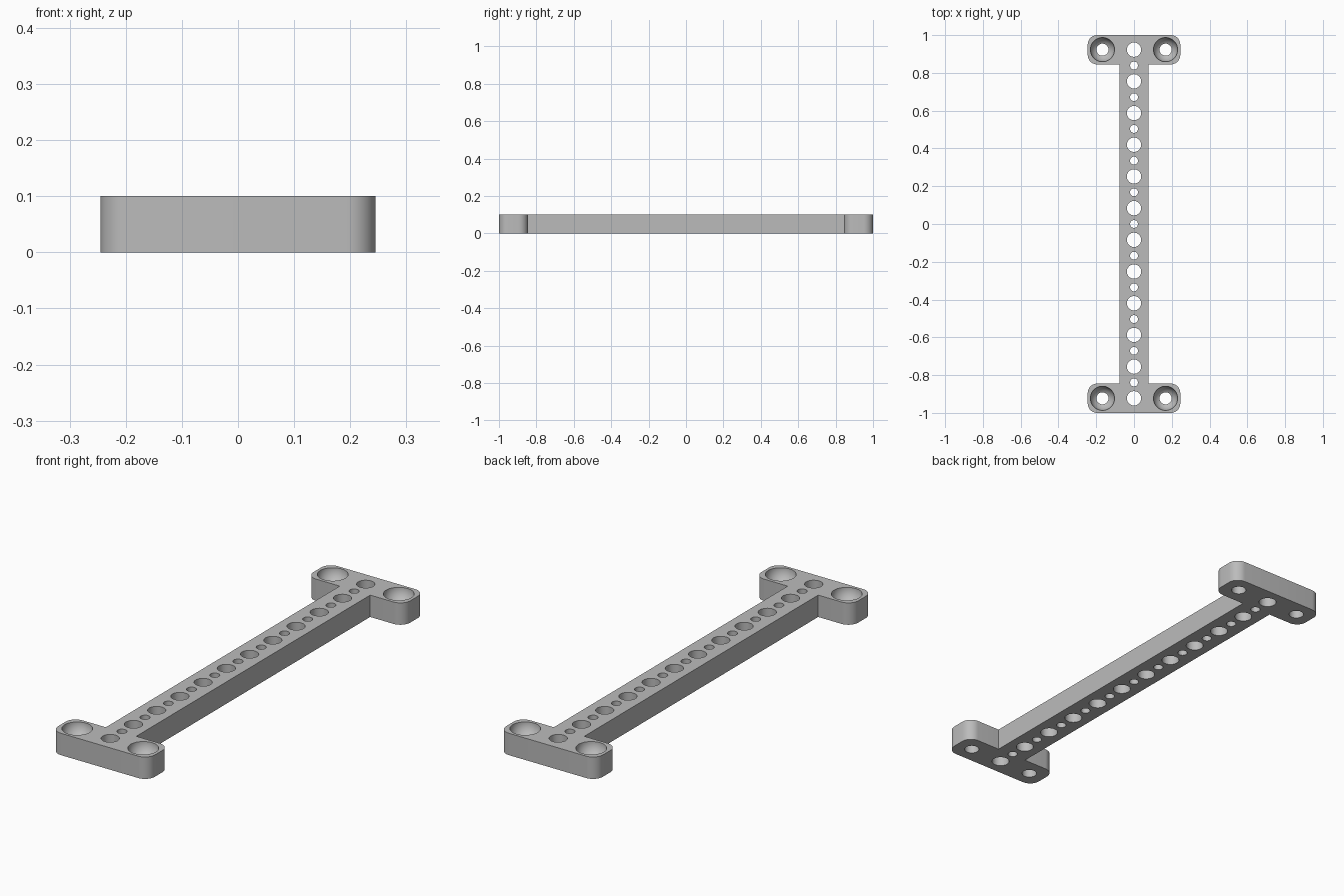
import bpy, bmesh
from math import sin, cos, pi, radians

cube = bpy.data.objects.get("Cube")
if cube:
    bpy.data.objects.remove(cube)

THICK = 0.1
HALF_W, HALF_L = 0.245, 1.0      # end tabs
BAR_HALF, TAB_INNER = 0.077, 0.845
CORNER = 0.05
HOLE_END = 0.923                 # outermost hole row
SCREW_X = 0.167

grey = bpy.data.materials.new("plain grey")
grey.use_nodes = True
colour = (0.5, 0.5, 0.5, 1)
grey.diffuse_color = colour
grey.node_tree.nodes["Principled BSDF"].inputs["Base Color"].default_value = colour


def make_object(name, bm):
    bmesh.ops.recalc_face_normals(bm, faces=bm.faces)
    mesh = bpy.data.meshes.new(name)
    bm.to_mesh(mesh)
    bm.free()
    mesh.materials.append(grey)
    obj = bpy.data.objects.new(name, mesh)
    bpy.context.collection.objects.link(obj)
    return obj


def arc(cx, cy, r, start, end, steps):
    angles = [radians(start + (end - start) * i / steps) for i in range(steps + 1)]
    return [(cx + r * cos(a), cy + r * sin(a)) for a in angles]


def revolve(bm, profile, x, y, steps):
    """Spin an (radius, height) profile into a closed solid about a vertical axis."""
    verts = [bm.verts.new((x + r, y, z)) for r, z in profile]
    edges = [bm.edges.new(pair) for pair in zip(verts, verts[1:])]
    new = bmesh.ops.spin(bm, geom=verts + edges, cent=(x, y, 0), axis=(0, 0, 1),
                         angle=2 * pi, steps=steps, use_merge=True)
    bmesh.ops.remove_doubles(bm, verts=bm.verts, dist=1e-5)


# Mounting bar: rounded I-shaped outline, extruded upward
cx = HALF_W - CORNER
quarter = [(BAR_HALF, TAB_INNER)]
quarter += arc(cx, TAB_INNER + CORNER, CORNER, -90, 0, 10)
quarter += arc(cx, HALF_L - CORNER, CORNER, 0, 90, 10)
half = quarter + [(-x, y) for x, y in reversed(quarter)]
outline = half + [(-x, -y) for x, y in half]
bm = bmesh.new()
base = bm.faces.new([bm.verts.new((x, y, 0)) for x, y in outline])
top = bmesh.ops.extrude_face_region(bm, geom=[base], use_keep_orig=True)
for v in top["geom"]:
    if isinstance(v, bmesh.types.BMVert):
        v.co.z = THICK
bar = make_object("mounting_bar", bm)

# Hole cutters: alternating large and small holes along the middle
bm = bmesh.new()
low, high = -THICK / 2, THICK * 1.5
for i in range(23):
    r = 0.021 if i % 2 else 0.038
    y = HOLE_END * (i - 11) / 11
    revolve(bm, [(0, low), (r, low), (r, high), (0, high)], 0, y, 32)

# Bowl-shaped screw recesses in the tabs
bowl = arc(0, THICK, 0.064, -60, 0, 10)
recess = [(0, low), (bowl[0][0], low)] + bowl + [(bowl[-1][0], high), (0, high)]
for sx in (-1, 1):
    for sy in (-1, 1):
        revolve(bm, recess, sx * SCREW_X, sy * HOLE_END, 40)
cutter = make_object("hole_cutter", bm)
cutter.hide_render = True

# Cut the holes and finish the shading
mod = bar.modifiers.new("holes", "BOOLEAN")
mod.operation = "DIFFERENCE"
mod.solver = "EXACT"
mod.object = cutter
bpy.ops.object.select_all(action="DESELECT")
bar.select_set(True)
bpy.context.view_layer.objects.active = bar
bpy.ops.object.modifier_apply(modifier=mod.name)
bpy.data.objects.remove(cutter)
bpy.ops.object.shade_smooth_by_angle(angle=radians(30))
